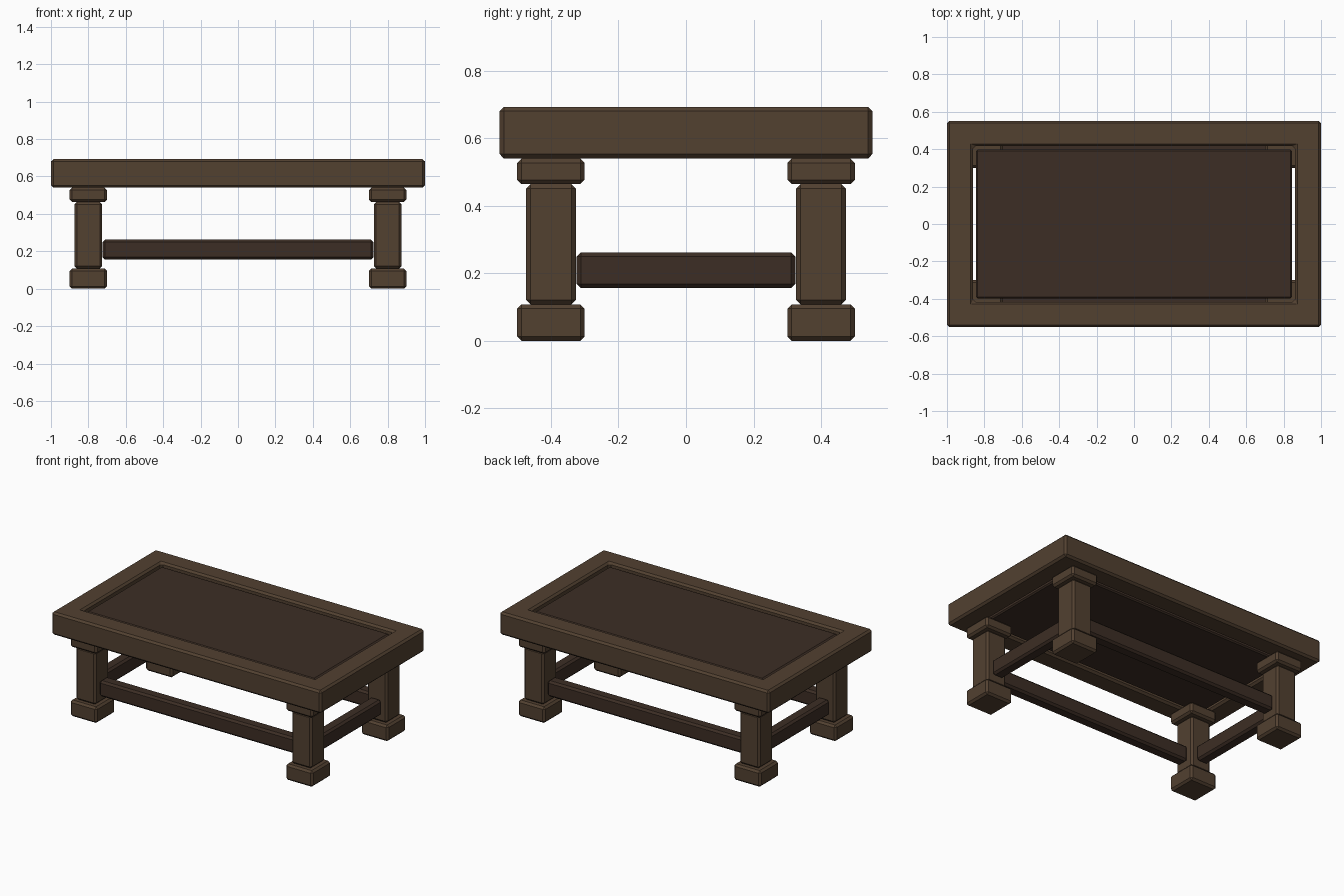
import bpy, bmesh

if "Cube" in bpy.data.objects:
    bpy.data.objects.remove(bpy.data.objects["Cube"])


def material(name, rgb):
    m = bpy.data.materials.new(name)
    m.diffuse_color = (*rgb, 1)
    m.use_nodes = True
    m.node_tree.nodes["Principled BSDF"].inputs["Base Color"].default_value = m.diffuse_color
    return m


oak = material("oak", (0.085, 0.052, 0.030))
dark_oak = material("dark_oak", (0.046, 0.027, 0.018))


def finish(name, bm, mat, bevel):
    bmesh.ops.recalc_face_normals(bm, faces=bm.faces)
    me = bpy.data.meshes.new(name)
    bm.to_mesh(me)
    bm.free()
    me.materials.append(mat)
    ob = bpy.data.objects.new(name, me)
    bpy.context.collection.objects.link(ob)
    mod = ob.modifiers.new("chamfer", 'BEVEL')
    mod.width = bevel
    mod.segments = 1
    mod.limit_method = 'ANGLE'
    return ob


def box(name, x, y, z, mat, bevel=0.013):
    """Chamfered box given by its (min, max) on each axis."""
    bm = bmesh.new()
    bmesh.ops.create_cube(bm, size=1)
    for v in bm.verts:
        v.co = [r[0] if c < 0 else r[1] for c, r in zip(v.co, (x, y, z))]
    return finish(name, bm, mat, bevel)


# Rectangular top frame with an open middle
bm = bmesh.new()
rings = []
for hx, hy, z in ((1, .552, .54), (1, .552, .693), (.86, .416, .693), (.86, .416, .54)):
    rings.append([bm.verts.new((sx * hx, sy * hy, z))
                  for sx, sy in ((-1, -1), (1, -1), (1, 1), (-1, 1))])
for a, b in zip(rings, rings[1:] + rings[:1]):
    for i in range(4):
        j = (i + 1) % 4
        bm.faces.new((a[i], a[j], b[j], b[i]))
finish("top_frame", bm, oak, 0.013)

# Recessed panel, slightly smaller than the opening
box("top_panel", (-.845, .845), (-.397, .397), (.545, .677), dark_oak, 0.008)

# Four legs: foot block, post and cap
for side, sx in (("left", -1), ("right", 1)):
    for end, sy in (("front", -1), ("back", 1)):
        for part, h, z0, z1 in (("foot", .1, 0, .108),
                                ("post", .074, .108, .464),
                                ("cap", .1, .464, .54)):
            cx, cy = sx * .8, sy * .4
            box(f"{end}_{side}_leg_{part}", (cx - h, cx + h), (cy - h, cy + h),
                (z0, z1), oak)

# Stretchers between the legs
for s, long_name, short_name in ((-1, "front", "left"), (1, "back", "right")):
    box(long_name + "_stretcher", (-.724, .724), (s * .4 - .04, s * .4 + .04),
        (.156, .262), dark_oak)
    box(short_name + "_stretcher", (s * .8 - .04, s * .8 + .04), (-.324, .324),
        (.156, .262), dark_oak)
